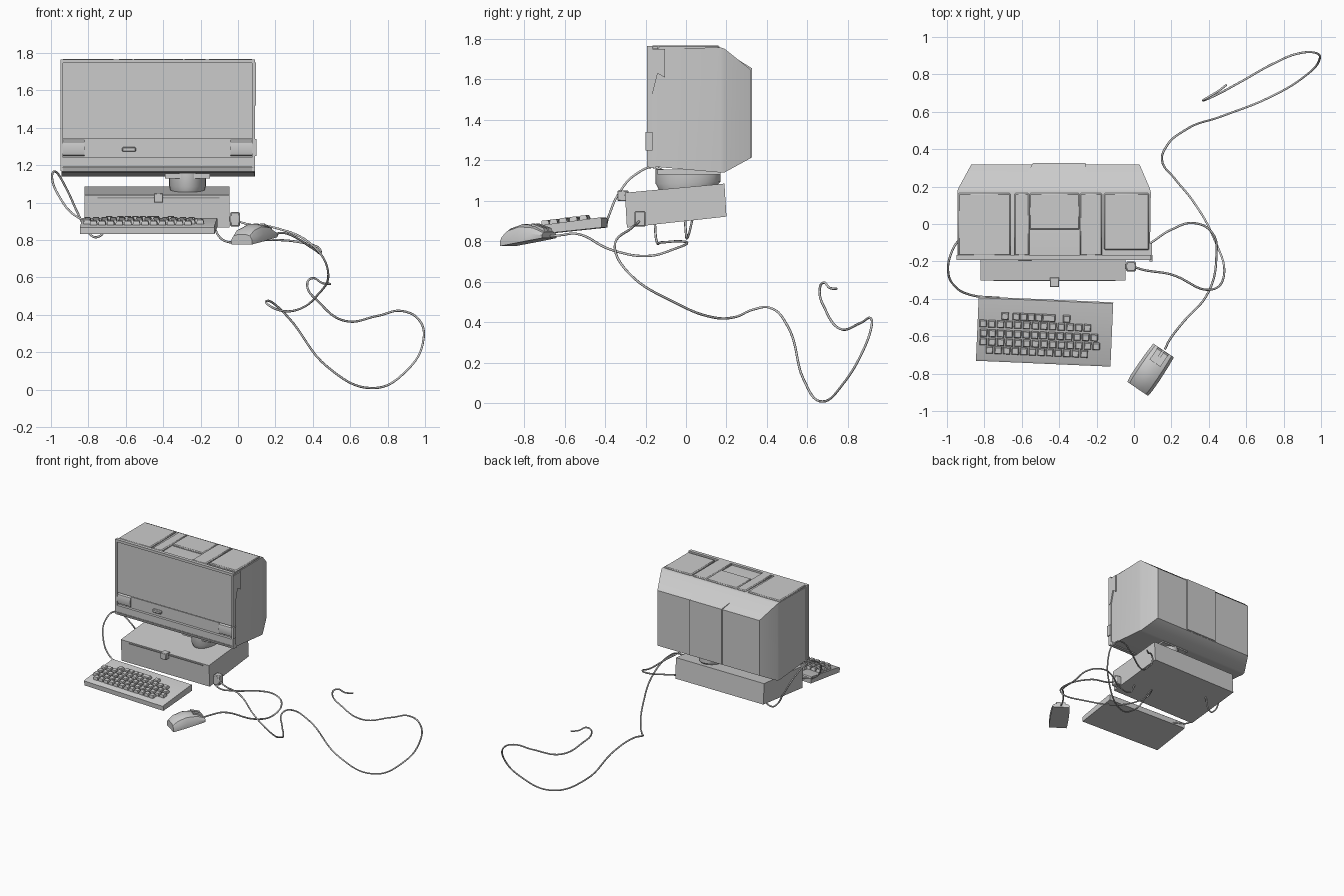
import bpy, bmesh
from math import radians, sin, cos, pi
from mathutils import Matrix, Vector


def loft(name, rings, mat=None):
    """Skin closed rings of points and cap both ends."""
    bm = bmesh.new()
    vs = [[bm.verts.new(p) for p in r] for r in rings]
    n = len(rings[0])
    for a, b in zip(vs, vs[1:]):
        for i in range(n):
            j = (i + 1) % n
            bm.faces.new((a[i], a[j], b[j], b[i]))
    bm.faces.new(vs[0])
    bm.faces.new(vs[-1])
    bmesh.ops.recalc_face_normals(bm, faces=bm.faces)
    if mat:
        bm.transform(mat)
    me = bpy.data.meshes.new(name)
    bm.to_mesh(me)
    bm.free()
    ob = bpy.data.objects.new(name, me)
    bpy.context.collection.objects.link(ob)
    return ob


def rect_y(y, x0, x1, z0, z1):
    return [(x0, y, z0), (x1, y, z0), (x1, y, z1), (x0, y, z1)]


def box(name, x0, x1, y0, y1, z0, z1, mat=None):
    return loft(name, [rect_y(y0, x0, x1, z0, z1), rect_y(y1, x0, x1, z0, z1)], mat)


def prism(name, yz, x0, x1, mat=None):
    return loft(name, [[(x, y, z) for y, z in yz] for x in (x0, x1)], mat)


def bevel(ob, w, seg=1):
    m = ob.modifiers.new("bevel", 'BEVEL')
    m.width, m.segments = w, seg


def cable(name, pts, r=0.006):
    cu = bpy.data.curves.new(name, 'CURVE')
    cu.dimensions = '3D'
    cu.bevel_depth, cu.bevel_resolution, cu.resolution_u = r, 1, 8
    cu.use_fill_caps = True
    s = cu.splines.new('BEZIER')
    s.bezier_points.add(len(pts) - 1)
    for b, p in zip(s.bezier_points, pts):
        b.co = p
        b.handle_left_type = b.handle_right_type = 'AUTO'
    bpy.context.collection.objects.link(bpy.data.objects.new(name, cu))


# Monitor casing, with a tapered back
loft("monitor_casing", [rect_y(-0.172, -0.945, 0.085, 1.17, 1.752),
                        rect_y(0.17, -0.945, 0.09, 1.14, 1.758),
                        rect_y(0.19, -0.94, 0.085, 1.14, 1.752),
                        rect_y(0.318, -0.87, 0.03, 1.21, 1.65)])
# Slightly raised central back panel
loft("back_panel", [rect_y(0.18, -0.62, -0.24, 1.16, 1.745),
                    rect_y(0.327, -0.54, -0.26, 1.215, 1.655)])
# Raised plates on the top, leaving a vent recess between them
for i, (x0, x1, y0) in enumerate([(-0.94, -0.66, -0.17), (-0.64, -0.56, -0.17),
                                  (-0.56, -0.29, -0.03), (-0.29, -0.17, -0.17),
                                  (-0.16, 0.08, -0.14)]):
    bevel(box(f"top_plate_{i}", x0, x1, y0, 0.165, 1.74, 1.768), 0.006)

# Screen and the thin frame around it
box("screen", -0.935, 0.075, -0.183, -0.16, 1.34, 1.745)
for s, x0, x1 in (("left", -0.95, -0.935), ("right", 0.075, 0.092)):
    box(f"frame_{s}", x0, x1, -0.192, -0.165, 1.17, 1.765)
box("frame_top", -0.94, 0.08, -0.192, -0.165, 1.745, 1.765)
# Lower bezel: recessed control band, curved ends and strips
box("control_band", -0.82, -0.04, -0.18, -0.16, 1.25, 1.335)
for s, x0, x1 in (("left", -0.935, -0.82), ("right", -0.04, 0.075)):
    prism(f"speaker_{s}", [(-0.165, 1.245), (-0.182, 1.255), (-0.19, 1.29),
                           (-0.182, 1.325), (-0.165, 1.34)], x0, x1)
box("bezel_strip", -0.945, 0.09, -0.193, -0.165, 1.19, 1.242)
prism("bezel_lip", [(-0.185, 1.165), (-0.193, 1.188), (-0.15, 1.188), (-0.15, 1.16)],
      -0.945, 0.09)
bevel(box("power_button", -0.62, -0.545, -0.198, -0.17, 1.272, 1.296), 0.005)
box("side_knob", 0.083, 0.1, -0.2, -0.165, 1.25, 1.34)
prism("side_latch", [(-0.19, 1.52), (-0.165, 1.53), (-0.14, 1.63), (-0.105, 1.61),
                     (-0.105, 1.75), (-0.19, 1.75)], 0.08, 0.095)

# Swivel neck between monitor and base
def oval(z, rx, ry, tilt):
    return [(-0.27 + rx * cos(a), 0.01 + ry * sin(a), z + tilt * sin(a))
            for a in (2 * pi * k / 20 for k in range(20))]


loft("neck", [oval(1.06, 0.09, 0.14, 0.012), oval(1.09, 0.1, 0.16, 0.005),
              oval(1.15, 0.1, 0.16, -0.008)])
box("neck_plate", -0.39, -0.15, -0.14, 0.17, 1.13, 1.155)

# Tilted system unit
prism("base_unit", [(-0.292, 0.868), (-0.302, 1.04), (0.19, 1.085), (0.2, 0.922)],
      -0.822, -0.045)
prism("drive_slot", [(-0.302, 1.022), (-0.306, 1.03), (-0.28, 1.032), (-0.28, 1.022)],
      -0.75, -0.1)
bevel(box("front_plug", -0.45, -0.4, -0.338, -0.285, 1.0, 1.05), 0.003)
bevel(box("side_plug", -0.042, 0.01, -0.255, -0.2, 0.872, 0.95), 0.006)
box("plug_stem", -0.06, -0.03, -0.24, -0.215, 0.9, 0.925)

# Keyboard wedge
kb = Matrix.Translation((-0.478, -0.575, 0)) @ Matrix.Rotation(radians(-2.5), 4, 'Z')
prism("keyboard", [(-0.17, 0.832), (-0.172, 0.868), (-0.16, 0.875), (0.165, 0.918),
                   (0.172, 0.912), (0.172, 0.868)], -0.36, 0.36, kb)

# Keys: small tapered blocks in five rows (row y, start x, count, pitch)
tilt = Matrix.Rotation(radians(7), 4, 'X')
rows = [(-0.11, -0.29, 12, 0.046), (-0.066, -0.325, 14, 0.0465),
        (-0.02, -0.325, 14, 0.0455), (0.03, -0.33, 13, 0.0465)]
spots = [(x0 + i * p, y) for y, x0, n, p in rows for i in range(n)]
spots += [(x, 0.074) for x in (-0.215, -0.155, -0.115, -0.075, -0.035, 0.005, 0.035, 0.115)]
for i, (x, y) in enumerate(spots):
    m = kb @ Matrix.Translation((x, y, 0.894 + 0.132 * y)) @ tilt
    loft(f"key_{i}", [[(a * h, b * h, z) for a, b in ((-1, -1), (1, -1), (1, 1), (-1, 1))]
                      for h, z in ((0.0195, -0.003), (0.019, 0.012), (0.015, 0.024))], m)

# Mouse body, lofted from rear to front
ms = Matrix.Translation((0.09, -0.777, 0)) @ Matrix.Rotation(radians(-34), 4, 'Z')


def mouse_ring(y, w, z0, z1):
    h = z1 - z0
    return [(a * w, y, z0 + b * h) for a, b in
            ((-1, 0), (1, 0), (1.02, 0.45), (0.8, 0.85), (0.35, 1),
             (-0.35, 1), (-0.8, 0.85), (-1.02, 0.45))]


loft("mouse_body", [mouse_ring(-0.126, 0.066, 0.776, 0.83), mouse_ring(-0.09, 0.07, 0.782, 0.863),
                    mouse_ring(-0.02, 0.071, 0.793, 0.885), mouse_ring(0.06, 0.069, 0.806, 0.877),
                    mouse_ring(0.122, 0.065, 0.816, 0.847)], ms)
for s in (-1, 1):
    prism(f"mouse_button_{s}", [(0.04, 0.865), (0.04, 0.888), (0.11, 0.866), (0.12, 0.845)],
          s * 0.02 - 0.015, s * 0.02 + 0.015, ms)

# Cables
cable("mouse_cable", [(0.165, -0.67, 0.825), (0.19, -0.62, 0.83), (0.25, -0.54, 0.837),
                      (0.40, -0.36, 0.755), (0.44, -0.18, 0.728), (0.42, -0.05, 0.765),
                      (0.32, 0.005, 0.79), (0.2, -0.03, 0.80), (0.05, -0.12, 0.795),
                      (-0.08, -0.145, 0.80), (-0.14, -0.155, 0.9)])
cable("keyboard_cable", [(-0.72, -0.395, 0.88), (-0.87, -0.38, 0.93), (-0.96, -0.33, 1.04),
                         (-0.994, -0.25, 1.13), (-0.975, -0.15, 1.165), (-0.92, -0.07, 1.08),
                         (-0.85, -0.01, 0.93), (-0.80, 0.0, 0.84), (-0.755, 0.005, 0.815),
                         (-0.68, 0.035, 0.92)])
cable("power_cable", [(0.0, -0.23, 0.9), (0.05, -0.245, 0.885), (0.2, -0.27, 0.865),
                      (0.40, -0.352, 0.77), (0.48, -0.28, 0.64), (0.42, -0.06, 0.5),
                      (0.31, 0.13, 0.425), (0.22, 0.24, 0.425), (0.15, 0.34, 0.465),
                      (0.17, 0.41, 0.473), (0.27, 0.5, 0.385), (0.48, 0.58, 0.12),
                      (0.72, 0.675, 0.008), (0.9, 0.78, 0.1), (0.992, 0.88, 0.27),
                      (0.97, 0.915, 0.37), (0.88, 0.912, 0.42), (0.75, 0.86, 0.395),
                      (0.57, 0.76, 0.368), (0.44, 0.69, 0.46), (0.37, 0.662, 0.57),
                      (0.40, 0.68, 0.596), (0.45, 0.71, 0.57), (0.495, 0.745, 0.565)])

# Smooth shading with sharp edges kept
for o in bpy.context.scene.objects:
    if o.type == 'MESH':
        o.select_set(True)
        bpy.context.view_layer.objects.active = o
bpy.ops.object.shade_smooth_by_angle(angle=radians(35))
